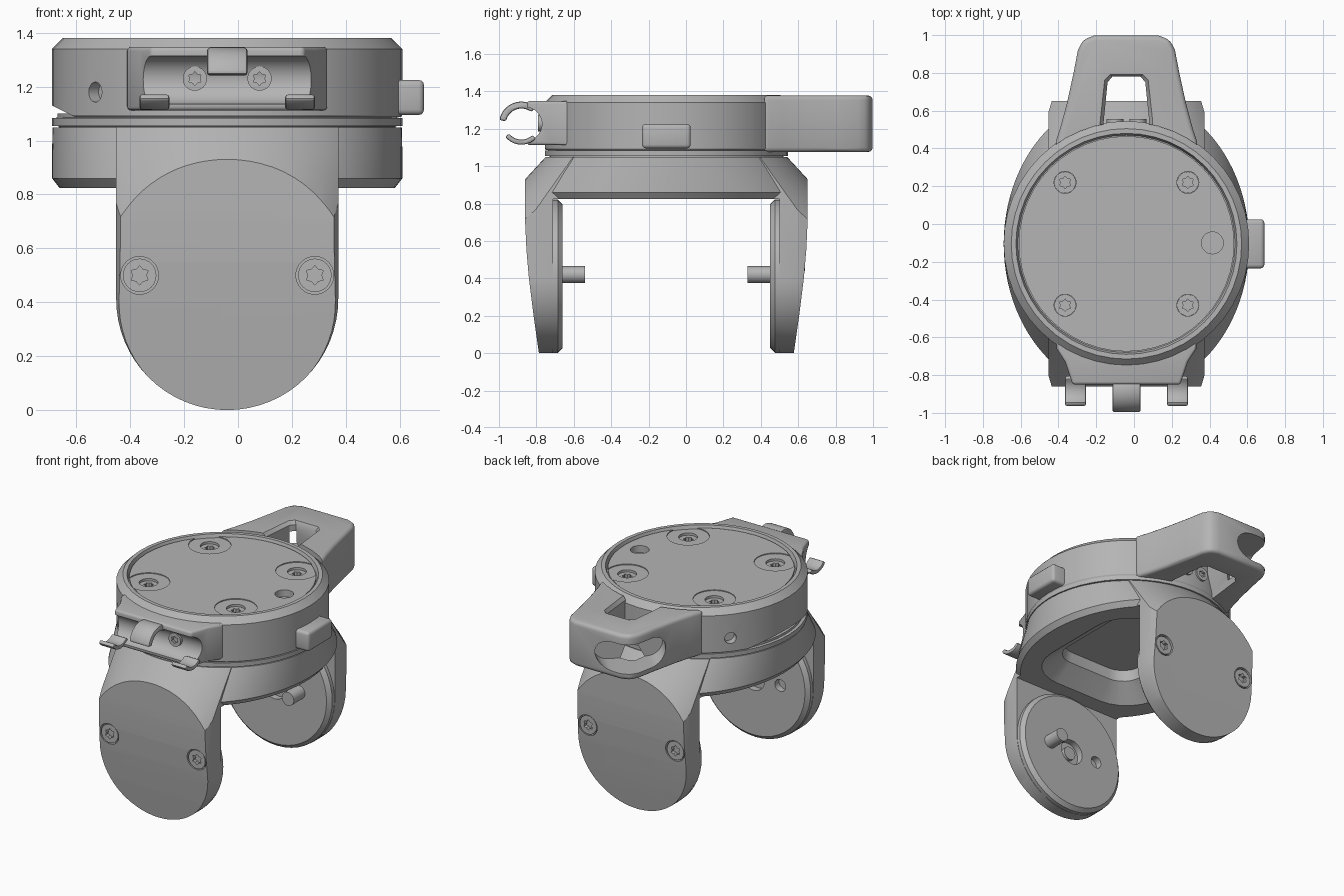
import bpy, bmesh, math
from mathutils import Vector

if "Cube" in bpy.data.objects:
    bpy.data.objects.remove(bpy.data.objects["Cube"], do_unlink=True)

CX, CY = -0.04, -0.105          # turntable axis
SCREW = 0.325                   # screw offset from the axis

gray = bpy.data.materials.new("satin_gray")
gray.use_nodes = True
color = (0.46, 0.46, 0.46, 1)
gray.diffuse_color = color
gray.node_tree.nodes["Principled BSDF"].inputs["Base Color"].default_value = color


def activate(ob):
    bpy.ops.object.select_all(action='DESELECT')
    ob.select_set(True)
    bpy.context.view_layer.objects.active = ob


def loft(name, rings):
    """Closed solid through a list of rings with equal point counts."""
    bm = bmesh.new()
    loops = [[bm.verts.new(p) for p in ring] for ring in rings]
    n = len(loops[0])
    for a, b in zip(loops, loops[1:]):
        for i in range(n):
            bm.faces.new((a[i], a[(i + 1) % n], b[(i + 1) % n], b[i]))
    bm.faces.new(loops[0])
    bm.faces.new(loops[-1])
    bmesh.ops.recalc_face_normals(bm, faces=bm.faces)
    mesh = bpy.data.meshes.new(name)
    bm.to_mesh(mesh)
    bm.free()
    mesh.materials.append(gray)
    ob = bpy.data.objects.new(name, mesh)
    bpy.context.collection.objects.link(ob)
    return ob


def prism(name, pts, axis, a, b):
    place = {'x': lambda u, v, t: (t, u, v), 'y': lambda u, v, t: (u, t, v),
             'z': lambda u, v, t: (u, v, t)}[axis]
    return loft(name, [[place(u, v, t) for u, v in pts] for t in (a, b)])


def arc(cx, cy, r, start, end, n=16):
    angles = [math.radians(start + (end - start) * i / n) for i in range(n + 1)]
    return [(cx + r * math.cos(t), cy + r * math.sin(t)) for t in angles]


def sweep(name, pts, p, q):
    """Extrude a 2D outline from point p to point q."""
    p, q = Vector(p), Vector(q)
    rot = (q - p).to_track_quat('Z', 'Y')
    return loft(name, [[e + rot @ Vector((u, v, 0)) for u, v in pts] for e in (p, q)])


def cyl(name, p, q, r, n=32):
    return sweep(name, arc(0, 0, r, 0, 360, n)[:-1], p, q)


def revolve(name, profile, n=48):
    return loft(name, [[(x, y, z) for x, y in arc(CX, CY, r, 0, 360, n)[:-1]]
                       for r, z in profile])


def boolean(ob, cutters, op='DIFFERENCE'):
    for c in cutters:
        mod = ob.modifiers.new("cut", 'BOOLEAN')
        mod.operation, mod.object, mod.solver = op, c, 'MANIFOLD'
        activate(ob)
        bpy.ops.object.modifier_apply(modifier=mod.name)
        bpy.data.objects.remove(c, do_unlink=True)
    return ob


def bevel(ob, width, segments=3, angle=40):
    mod = ob.modifiers.new("bevel", 'BEVEL')
    mod.width, mod.segments, mod.angle_limit = width, segments, math.radians(angle)
    activate(ob)
    bpy.ops.object.modifier_apply(modifier=mod.name)
    return ob


def screw(name, pos, direction, r):
    """Screw head with a six-lobed socket; pos is the centre of its outer face."""
    p, d = Vector(pos), Vector(direction)
    star = [(r * k * math.cos(i * math.pi / 6), r * k * math.sin(i * math.pi / 6))
            for i, k in enumerate((0.4, 0.58) * 6)]
    return boolean(cyl(name, p - d * 0.04, p, r),
                   [sweep("socket", star, p - d * 0.025, p + d * 0.02)])


def oval(sx, sy, z):
    return [(x, CY + (y - CY) * sy / sx, z) for x, y in arc(CX, CY, sx, 0, 360, 96)[:-1]]


def rounded(hx, hy, r):
    pts = []
    for sx, sy, a in ((1, 1, 0), (-1, 1, 90), (-1, -1, 180), (1, -1, 270)):
        pts += arc(CX + sx * (hx - r), CY + sy * (hy - r), r, a, a + 90, 6)
    return pts


# Fork: two legs with conical shoulders joined by an oval bridge
fork = loft("fork", [oval(0.65, 0.645 + 0.092 * i, 1.05 - 0.1 * i) for i in range(12)])


def leg_outline(v, inset):
    r = 0.412 - inset
    pts = arc(CX, 0.412, r, 180, 360, 32) + [(CX + r, 1.1), (CX - r, 1.1)]
    return [(x, CY + v, z) for x, z in pts]


leg_trim = loft("leg_trim", [leg_outline(v, i) for v, i in
                             ((-0.8, 0.03), (-0.7, 0), (0.7, 0), (0.8, 0.03))])
boolean(fork, [leg_trim], 'INTERSECT')
bridge = loft("bridge", [oval(0.648, 0.64, 1.049), oval(0.65, 0.72, 0.95),
                         oval(0.65, 0.79, 0.86), oval(0.615, 0.755, 0.815)])
boolean(fork, [bridge], 'UNION')
half = [(0.755, 1.1), (0.755, 0.7), (0.748, 0.55), (0.735, 0.4), (0.71, 0.2), (0.68, -0.01),
        (0.605, -0.01), (0.605, 0.825)]
side = [(CY + v, z) for v, z in half] + [(CY - v, z) for v, z in reversed(half)]
boolean(fork, [prism("side_trim", side, 'x', -1, 1)], 'INTERSECT')

# Hollow under the bridge
pocket = loft("pocket", [[(x, y, z) for x, y in rounded(hx, hy, r)]
                         for hx, hy, r, z in ((0.48, 0.52, 0.3, 0.8), (0.3, 0.38, 0.14, 0.93),
                                              (0.29, 0.37, 0.14, 1.0))])
boolean(fork, [pocket])

# Clamp pads, pins and leg screws, front and back
for s, label in ((-1, "front"), (1, "back")):
    def at(x, v, z=0.412):
        return (CX + x, CY + s * v, z)
    pad = loft(label + "_pad", [[(x, CY + s * v, z) for x, z in arc(CX, 0.412, r, 0, 360, 48)[:-1]]
                                for v, r in ((0.63, 0.395), (0.62, 0.41), (0.58, 0.41), (0.555, 0.385))])
    boolean(pad, [cyl("recess", at(0, 0.5), at(0, 0.6), 0.085),
                  cyl("hole", at(-0.2, 0.5), at(-0.2, 0.6), 0.04)])
    cyl(label + "_pad_hub", at(0, 0.575), at(0, 0.61), 0.045)
    cyl(label + "_pin", at(0.18, 0.435, 0.42), at(0.18, 0.58, 0.42), 0.045)
    for x, where in ((-SCREW, "right"), (SCREW, "left")):
        boolean(fork, [cyl("bore", at(x, 0.71, 0.5), at(x, 0.8, 0.5), 0.07)])
        screw(f"{label}_leg_screw_{where}", at(x, 0.74, 0.5), (0, s, 0), 0.062)

# Collar between fork and housing
revolve("collar", [(0.625, 1.03), (0.625, 1.053), (0.65, 1.055), (0.65, 1.084), (0.63, 1.085), (0.63, 1.1)])

# Round housing with raised rim, lower bevel on one side and two side holes
housing = revolve("housing", [(0.645, 1.087), (0.65, 1.095), (0.65, 1.34), (0.61, 1.38),
                              (0.585, 1.38), (0.575, 1.35)])
cuts = [prism("wedge", [(-0.75, 1.16), (-0.55, 1.06), (-0.75, 1.06)], 'y', -1, 1)]
for a in (141, 221):
    c, s = math.cos(math.radians(a)), math.sin(math.radians(a))
    cuts.append(cyl("bore", (CX + 0.6 * c, CY + 0.6 * s, 1.18), (CX + 0.7 * c, CY + 0.7 * s, 1.18), 0.037))
boolean(housing, cuts)

# Top plate with scalloped corners around the screws
plate = cyl("top_plate", (CX, CY, 1.33), (CX, CY, 1.366), 0.57, 48)
spots = [(CX + sx * SCREW, CY + sy * SCREW) for sx in (-1, 1) for sy in (-1, 1)]
for x, y in spots:
    boolean(plate, [cyl("scallop", (x, y, 1.36), (x, y, 1.4), 0.13)])
for x, y in spots + [(0.415, -0.1)]:
    for ob in (plate, housing):
        boolean(ob, [cyl("bore", (x, y, 1.32), (x, y, 1.4), 0.058)])
for i, (x, y) in enumerate(spots):
    screw(f"top_screw_{i + 1}", (x, y, 1.345), (0, 0, 1), 0.057)

# Release button on the left side
button = prism("release_button", [(-0.235, 1.095), (0.025, 1.095), (0.025, 1.225), (-0.235, 1.225)],
               'x', 0.5, 0.69)
bevel(button, 0.02)

# Looped handle at the back, with a scoop through one rear corner
right_edge = [(0.38, 0.42), (0.35, 0.51), (0.315, 0.64), (0.28, 0.8), (0.257, 0.92), (0.23, 0.975), (0.17, 0.998)]
outline = [(CX + u, v) for u, v in right_edge] + [(CX - u, v) for u, v in reversed(right_edge)]
handle = prism("handle", outline + [(CX - 0.3, 0.25), (CX + 0.3, 0.25)], 'z', 1.075, 1.378)
bevel(handle, 0.025)


def window_ring(k, top, z):
    edge = [(0.13, 0.2), (0.12, 0.55), (0.1, top - 0.03), (0.075, top)]
    return [(CX + u * k, v, z) for u, v in edge] + [(CX - u * k, v, z) for u, v in reversed(edge)]


window = loft("window", [window_ring(k, top, z) for k, top, z in
                         ((1.5, 0.83, 1.0), (1.35, 0.81, 1.12), (1, 0.78, 1.24), (1, 0.78, 1.355),
                          (1.2, 0.795, 1.385))])
slot = arc(0.12, 0, 0.098, -90, 90) + arc(-0.12, 0, 0.098, 90, 270)
boolean(handle, [cyl("round_seat", (CX, CY, 1), (CX, CY, 1.5), 0.645, 48), window,
                 sweep("scoop", slot, (-0.11, 0.78, 1.215), (-0.43, 1.1, 1.215))])
for x, where in ((-0.06, "right"), (0.06, "left")):
    screw("handle_screw_" + where, (CX + x, 0.555, 1.2), (0, 1, 0), 0.045)

# Clip at the front: grooved block, one upper hook and two lower hooks
GY, GZ = -0.88, 1.225
edge = [(0.38, -0.45), (0.37, -0.66), (0.325, -0.73), (0.285, -0.85)]
shape = [(CX + u, v) for u, v in edge] + [(CX - u, v) for u, v in reversed(edge)]
block = bevel(prism("clip_block", shape, 'z', 1.112, 1.348), 0.015)
boolean(block, [cyl("groove", (CX - 0.335, GY + 0.02, GZ), (CX + 0.335, GY + 0.02, GZ), 0.09),
                cyl("inner_seat", (CX, CY, 1), (CX, CY, 1.5), 0.6)])


def hook(name, x, width, r, start, end):
    pts = arc(GY, GZ, r, start, end) + arc(GY, GZ, 0.083, end, start)
    return bevel(prism(name, pts, 'x', x - width / 2, x + width / 2), 0.012, 2, 50)


hook("upper_hook", CX, 0.15, 0.12, 50, 170)
for x, where in ((-0.27, "right"), (0.27, "left")):
    hook("lower_hook_" + where, CX + x, 0.11, 0.11, 218, 315)
for x, where in ((-0.12, "right"), (0.12, "left")):
    screw("clip_screw_" + where, (CX + x, -0.79, 1.23), (0, -1, 0), 0.045)

# Smooth shading with sharp edges kept
for ob in list(bpy.context.scene.objects):
    if ob.type == 'MESH':
        activate(ob)
        bpy.ops.object.shade_smooth_by_angle(angle=math.radians(30))
